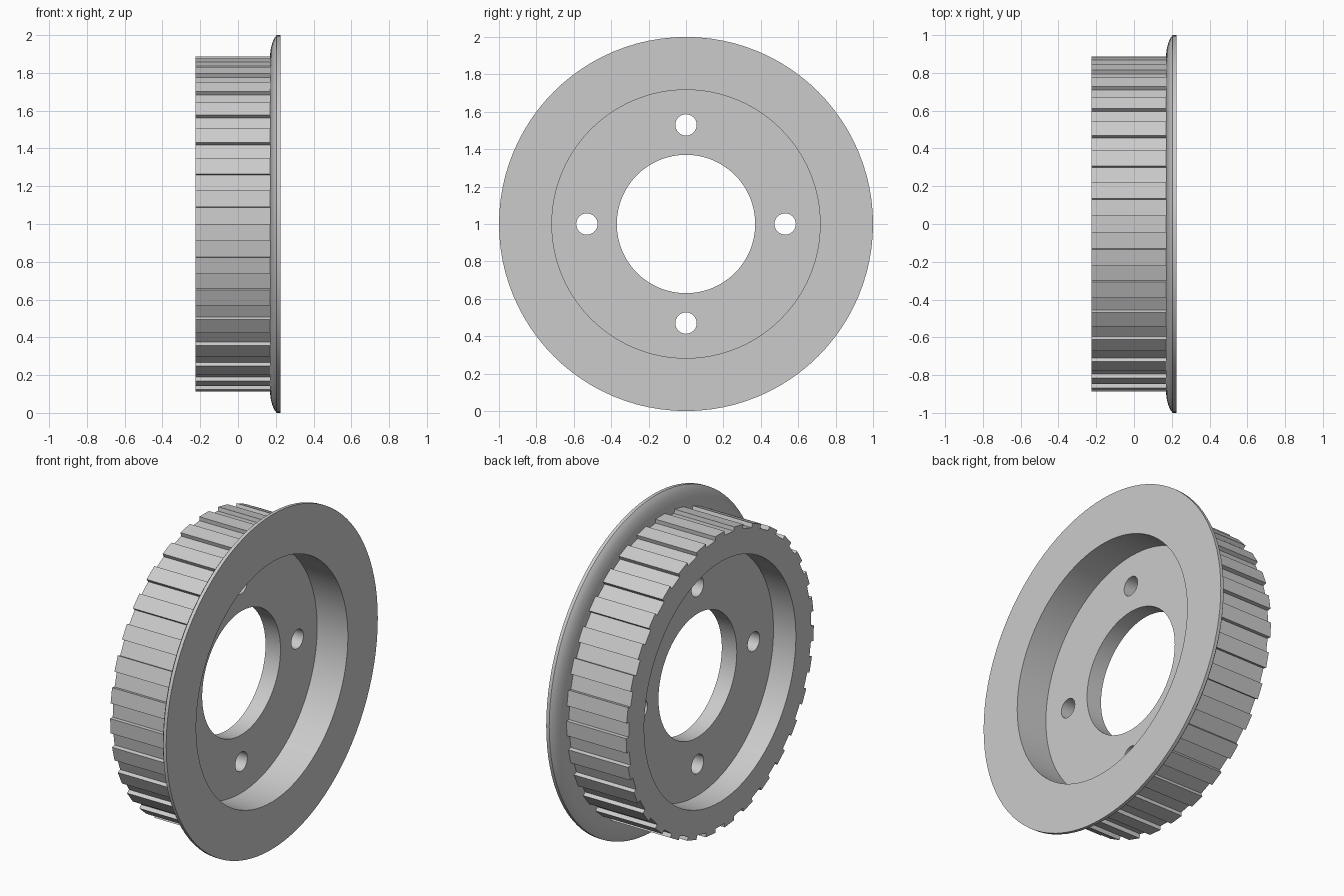
import bpy
import bmesh
from math import sin, cos, pi, tau
from mathutils import Matrix

SEGMENTS = 96
TEETH = 31
TIP, ROOT, RIM_INNER = 0.887, 0.863, 0.717

if "Cube" in bpy.data.objects:
    bpy.data.objects.remove(bpy.data.objects["Cube"], do_unlink=True)

grey = bpy.data.materials.new("plain_grey")
grey.use_nodes = True
grey.diffuse_color = (0.6, 0.6, 0.6, 1)
grey.node_tree.nodes["Principled BSDF"].inputs["Base Color"].default_value = (0.6, 0.6, 0.6, 1)

# Turns a flat outline so that its depth runs along x, with the axle at z = 1
TO_AXLE = Matrix(((0, 0, 1, 0), (1, 0, 0, 0), (0, 1, 0, 1), (0, 0, 0, 1)))


def circle(radius, cu=0, cv=0, n=SEGMENTS):
    return [(cu + radius * cos(tau * i / n), cv + radius * sin(tau * i / n)) for i in range(n)]


def finish(name, bm):
    """Clean the mesh, link it and shade it smooth with sharp edges."""
    bmesh.ops.remove_doubles(bm, verts=bm.verts, dist=0.00005)
    bmesh.ops.recalc_face_normals(bm, faces=bm.faces)
    mesh = bpy.data.meshes.new(name)
    bm.to_mesh(mesh)
    bm.free()
    mesh.materials.append(grey)
    obj = bpy.data.objects.new(name, mesh)
    bpy.context.collection.objects.link(obj)
    bpy.ops.object.select_all(action="DESELECT")
    obj.select_set(True)
    bpy.context.view_layer.objects.active = obj
    bpy.ops.object.shade_smooth_by_angle(angle=pi / 6)
    return obj


def plate(name, outlines, x0, x1):
    """Extrude nested outlines (the inner ones are holes) from x0 to x1."""
    curve = bpy.data.curves.new(name, "CURVE")
    curve.dimensions = "2D"
    curve.fill_mode = "BOTH"
    curve.extrude = (x1 - x0) / 2
    for outline in outlines:
        spline = curve.splines.new("POLY")
        spline.points.add(len(outline) - 1)
        for point, (u, v) in zip(spline.points, outline):
            point.co = (u, v, 0, 1)
        spline.use_cyclic_u = True
    temp = bpy.data.objects.new(name + "_outline", curve)
    bpy.context.collection.objects.link(temp)
    bpy.context.view_layer.update()
    evaluated = temp.evaluated_get(bpy.context.evaluated_depsgraph_get())
    mesh = bpy.data.meshes.new_from_object(evaluated)
    bm = bmesh.new()
    bm.from_mesh(mesh)
    bpy.data.objects.remove(temp, do_unlink=True)
    bpy.data.curves.remove(curve)
    bpy.data.meshes.remove(mesh)
    bm.transform(Matrix.Translation(((x0 + x1) / 2, 0, 0)) @ TO_AXLE)
    return finish(name, bm)


def lathe(name, profile):
    """Revolve an open (x, radius) profile about the axle."""
    bm = bmesh.new()
    rings = [[bm.verts.new((x, u, v + 1)) for u, v in circle(r)] for x, r in profile]
    for a, b in zip(rings, rings[1:]):
        for i in range(SEGMENTS):
            j = (i + 1) % SEGMENTS
            bm.faces.new((a[i], a[j], b[j], b[i]))
    return finish(name, bm)


# Toothed rim: equal grooves and teeth, one tooth centred at the top
pitch = tau / TEETH
tooth_outline = []
for k in range(TEETH):
    for step, radius in ((0, ROOT), (0.5, ROOT), (0.5, TIP), (1, TIP)):
        a = (k + step) * pitch
        tooth_outline.append((-radius * cos(a), radius * sin(a)))
plate("toothed_rim", [tooth_outline, circle(RIM_INNER)], -0.225, 0.17)

# Web: recessed disc with the bore and four bolt holes
bolt_holes = [circle(0.057, 0.53 * cos(i * pi / 2), 0.53 * sin(i * pi / 2), 32) for i in range(4)]
plate("web", [circle(RIM_INNER + 0.002), circle(0.37)] + bolt_holes, -0.077, 0.022)

# Flange: flat outer face and a rounded back edge
lathe("flange", [(0.17, 0.84), (0.17, 0.9), (0.174, 0.93), (0.182, 0.96), (0.193, 0.985),
                 (0.205, 1.0), (0.225, 1.0), (0.225, RIM_INNER), (0.17, RIM_INNER)])
